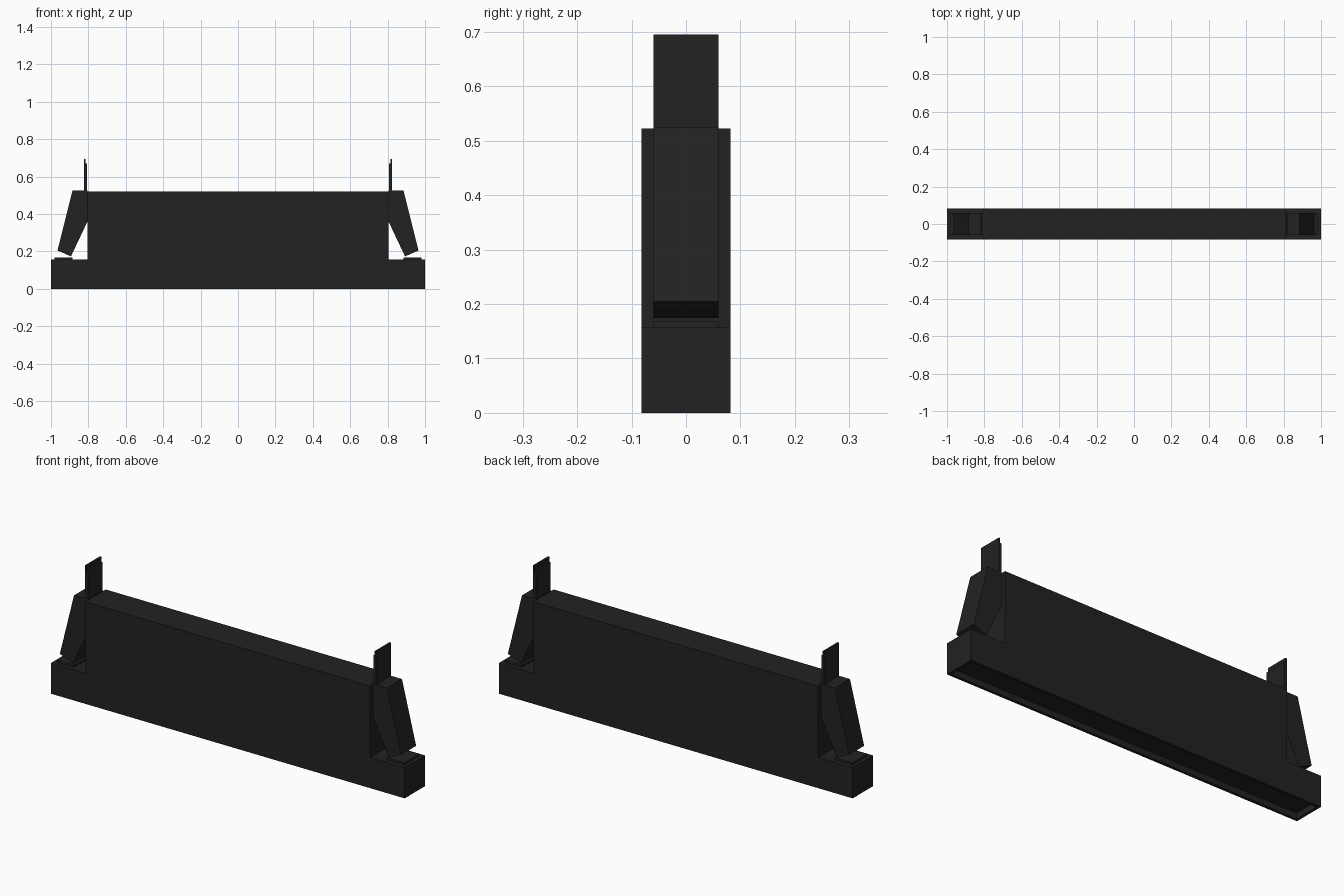
import bpy, bmesh

cube = bpy.data.objects.get("Cube")
if cube:
    bpy.data.objects.remove(cube, do_unlink=True)

# One dark plastic colour for everything
black = bpy.data.materials.new("matte black plastic")
black.use_nodes = True
black.diffuse_color = (0.016, 0.016, 0.016, 1)
black.node_tree.nodes["Principled BSDF"].inputs["Base Color"].default_value = black.diffuse_color


def extrude_profile(name, points, half_depth):
    """Extrude an x-z outline along y, centred on y = 0."""
    bm = bmesh.new()
    face = bm.faces.new([bm.verts.new((x, -half_depth, z)) for x, z in points])
    swept = bmesh.ops.extrude_face_region(bm, geom=[face])["geom"]
    moved = [v for v in swept if isinstance(v, bmesh.types.BMVert)]
    bmesh.ops.translate(bm, verts=moved, vec=(0, 2 * half_depth, 0))
    bmesh.ops.recalc_face_normals(bm, faces=bm.faces)
    mesh = bpy.data.meshes.new(name)
    bm.to_mesh(mesh)
    bm.free()
    mesh.materials.append(black)
    obj = bpy.data.objects.new(name, mesh)
    bpy.context.collection.objects.link(obj)
    return obj


def rectangle(x0, x1, z0, z1):
    return [(x0, z0), (x1, z0), (x1, z1), (x0, z1)]


# Stepped housing: long base with a taller central block
half = [(1, 0), (1, 0.157), (0.805, 0.157), (0.805, 0.522)]
housing = extrude_profile("housing", half + [(-x, z) for x, z in reversed(half)], 0.082)

# Shallow recess along the underside
bm = bmesh.new()
bm.from_mesh(housing.data)
bm.faces.ensure_lookup_table()
underside = min(bm.faces, key=lambda f: f.calc_center_median().z)
bmesh.ops.inset_region(bm, faces=[underside], thickness=0.02)
floor = bmesh.ops.extrude_face_region(bm, geom=[underside])["geom"]
bmesh.ops.translate(bm, verts=[v for v in floor if isinstance(v, bmesh.types.BMVert)],
                    vec=(0, 0, 0.03))
bmesh.ops.delete(bm, geom=[f for f in bm.faces if f == underside], context="FACES")
bmesh.ops.recalc_face_normals(bm, faces=bm.faces)
bm.to_mesh(housing.data)
bm.free()

# Latch, its foot pad and the two layers of its upright tab, on each end
latch = [(0.805, 0.525), (0.885, 0.525), (0.965, 0.205), (0.893, 0.174), (0.805, 0.36)]
parts = {
    "latch": latch,
    "foot_pad": rectangle(0.885, 0.982, 0.15, 0.168),
    "tab_inner": rectangle(0.807, 0.817, 0.5, 0.67),
    "tab_outer": rectangle(0.815, 0.823, 0.5, 0.695),
}
for side, sign in (("left", 1), ("right", -1)):
    for part, outline in parts.items():
        extrude_profile(f"{side}_{part}", [(sign * x, z) for x, z in outline], 0.06)
